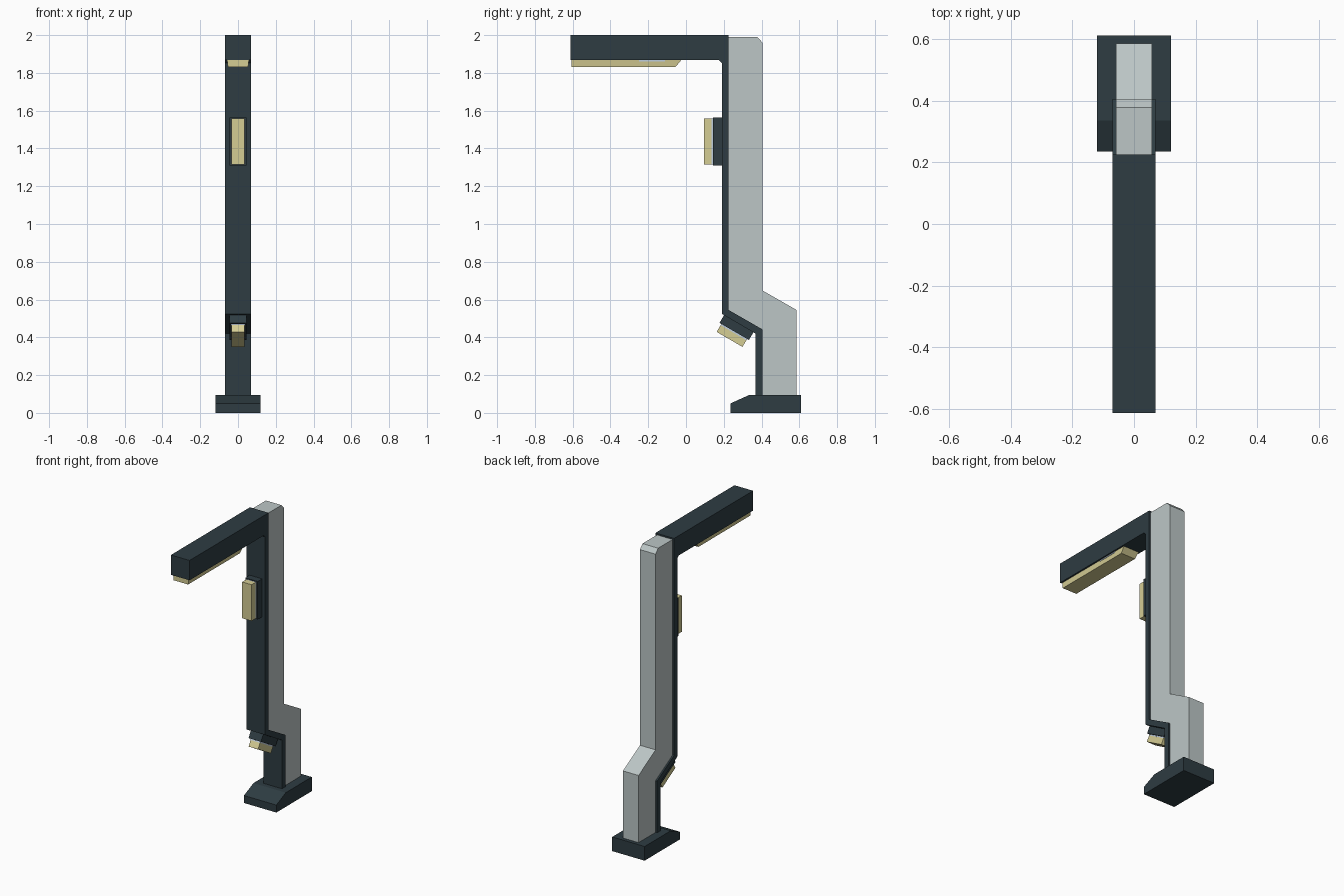
import bpy, bmesh
from mathutils import Vector

if "Cube" in bpy.data.objects:
    bpy.data.objects.remove(bpy.data.objects["Cube"])


def material(name, rgb):
    lin = [((c / 255 + 0.055) / 1.055) ** 2.4 for c in rgb]
    m = bpy.data.materials.new(name)
    m.diffuse_color = (*lin, 1)
    m.use_nodes = True
    m.node_tree.nodes["Principled BSDF"].inputs["Base Color"].default_value = m.diffuse_color
    return m


DARK = material("dark slate", (46, 60, 66))
GREY = material("light grey", (188, 198, 198))
LAMP = material("pale yellow", (213, 205, 148))
SEAL = material("pale blue", (190, 205, 222))


def extrude(name, profile, half, mat):
    """Extrude a (y, z) side profile across x, centred on x = 0."""
    bm = bmesh.new()
    face = bm.faces.new([bm.verts.new((-half, y, z)) for y, z in profile])
    res = bmesh.ops.extrude_face_region(bm, geom=[face])
    for v in res["geom"]:
        if isinstance(v, bmesh.types.BMVert):
            v.co.x = half
    bmesh.ops.recalc_face_normals(bm, faces=bm.faces)
    me = bpy.data.meshes.new(name)
    bm.to_mesh(me)
    bm.free()
    me.materials.append(mat)
    ob = bpy.data.objects.new(name, me)
    bpy.context.collection.objects.link(ob)
    return ob


# Foot with a sloped front
extrude("base", [(0.235, 0), (0.61, 0), (0.61, 0.095), (0.335, 0.095), (0.235, 0.05)], 0.12, DARK)

# Grey cranked column
extrude("column", [(0.405, 0.09), (0.585, 0.09), (0.585, 0.545), (0.405, 0.648), (0.405, 1.96),
                   (0.378, 1.99), (0.225, 1.99), (0.225, 0.545), (0.405, 0.442)], 0.058, GREY)

# Dark front strip and overhead arm in one bent profile
extrude("front_frame", [(0.405, 0.09), (0.405, 0.442), (0.225, 0.545), (0.225, 2.0), (-0.612, 2.0),
                        (-0.612, 1.867), (0.175, 1.867), (0.19, 1.852), (0.19, 0.524),
                        (0.368, 0.42), (0.368, 0.09)], 0.069, DARK)

# Overhead lamp, narrower towards the bottom
lamp = extrude("overhead_lamp", [(-0.605, 1.832), (-0.055, 1.832), (-0.025, 1.868), (-0.605, 1.868)], 0.058, LAMP)
for v in lamp.data.vertices:
    if v.co.z < 1.85:
        v.co.x *= 0.92
extrude("overhead_seal", [(-0.25, 1.86), (-0.11, 1.86), (-0.11, 1.868), (-0.25, 1.868)], 0.059, SEAL)


def fixture(name, centre, normal, length, lamp_length):
    """Housing, seal and lamp stacked outward from a point on the strip."""
    c, n = Vector(centre), Vector(normal).normalized()
    t = Vector((-n.y, n.x))

    def slab(part, d0, d1, size, half, mat):
        h = t * size / 2
        extrude(name + part, [c + n * d0 - h, c + n * d0 + h, c + n * d1 + h, c + n * d1 - h], half, mat)

    slab("_housing", -0.005, 0.047, length, 0.046, DARK)
    slab("_seal", 0.046, 0.055, lamp_length, 0.036, SEAL)
    slab("_lamp", 0.054, 0.096, lamp_length, 0.035, LAMP)


fixture("upper_light", (0.19, 1.437), (-1, 0), 0.255, 0.243)
fixture("lower_light", (0.279, 0.472), (-0.5, -0.86), 0.18, 0.158)
